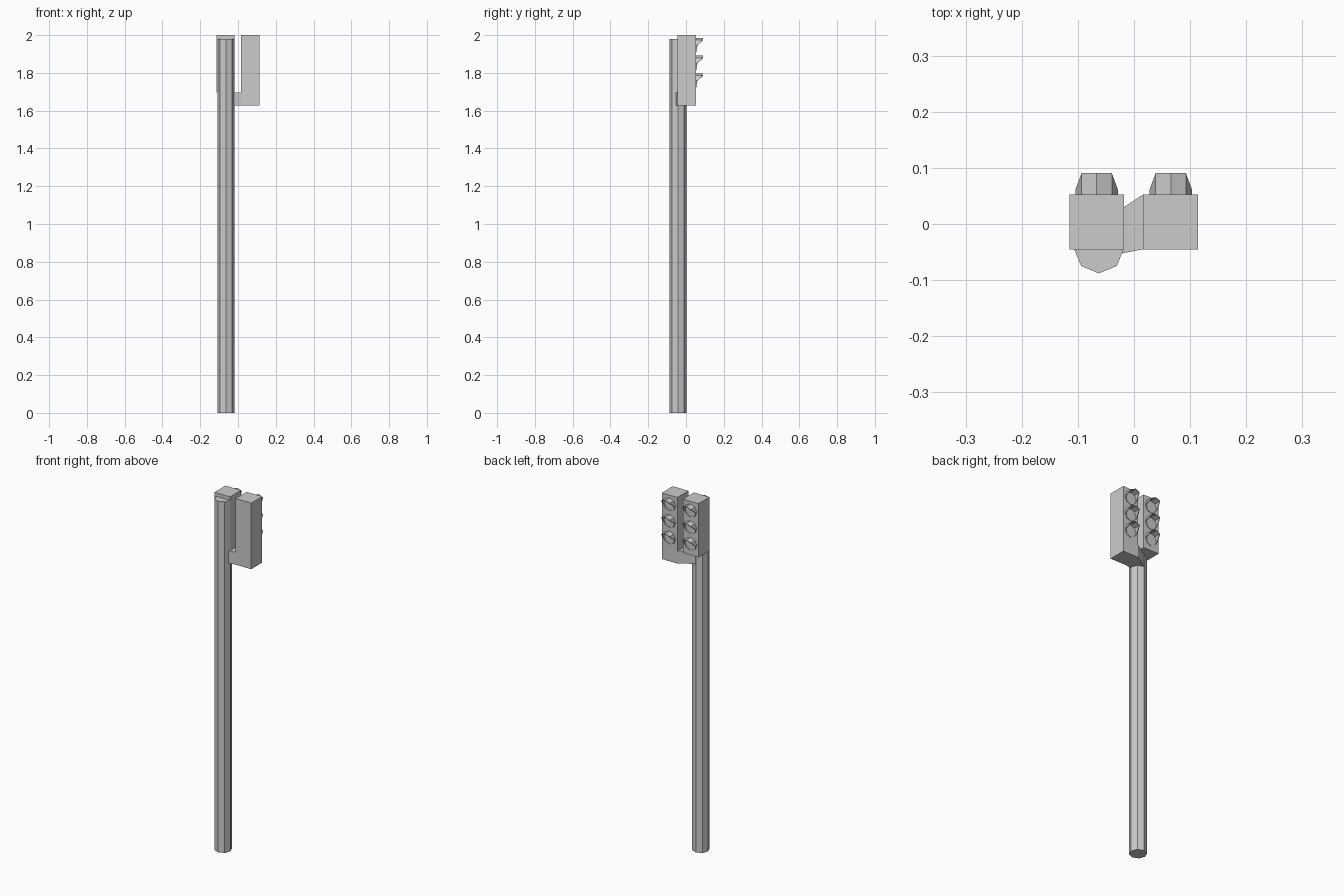
import bpy, math

if "Cube" in bpy.data.objects:
    bpy.data.objects.remove(bpy.data.objects["Cube"])

def make_mesh(name, verts, faces):
    me = bpy.data.meshes.new(name)
    me.from_pydata(verts, [], faces)
    ob = bpy.data.objects.new(name, me)
    bpy.context.collection.objects.link(ob)
    return ob

def prism(name, outline, z0, z1):
    """Extrude a counter-clockwise xy outline from z0 to z1."""
    n = len(outline)
    verts = [(x, y, z) for z in (z0, z1) for x, y in outline]
    faces = [tuple(reversed(range(n))), tuple(range(n, 2 * n))]
    faces += [(i, (i + 1) % n, n + (i + 1) % n, n + i) for i in range(n)]
    return make_mesh(name, verts, faces)

def rect(x0, x1, y0, y1):
    return [(x0, y0), (x1, y0), (x1, y1), (x0, y1)]

def visor(name, cx, cz, y0):
    """Eight-sided lamp rim whose top three corners reach forward as a hood."""
    n, outer, inner = 8, 0.038, 0.034
    reach = [0.008, 0.038, 0.038, 0.038, 0.008, 0.003, 0.003, 0.003]
    verts = []
    for r, front in ((outer, False), (outer, True), (inner, True), (inner, False)):
        for i in range(n):
            a = math.tau * i / n
            y = y0 + (reach[i] if front else 0)
            verts.append((cx + r * math.cos(a), y, cz + r * math.sin(a)))
    faces = []
    for k in range(3):
        for i in range(n):
            j = (i + 1) % n
            faces.append((k * n + i, (k + 1) * n + i, (k + 1) * n + j, k * n + j))
    return make_mesh(name, verts, faces)

# Octagonal pole
px, py, pr = -0.0625, -0.043, 0.045
prism("pole", [(px + pr * math.cos(math.tau * i / 8), py + pr * math.sin(math.tau * i / 8))
               for i in range(8)], 0, 1.98)

# Signal boxes, the right one longer
BACK, FACE = -0.045, 0.053
prism("left_signal_box", rect(-0.115, -0.018, BACK, FACE), 1.697, 2.0)
prism("right_signal_box", rect(0.017, 0.114, BACK, FACE), 1.627, 2.0)

# Tapered bracket from the pole to the right box
prism("bracket", [(px, -0.060), (0.017, BACK), (0.017, FACE), (px, 0.001)], 1.627, 1.697)

# Three hooded lamps on each box
for side, cx in (("left", -0.0665), ("right", 0.0655)):
    for lamp, cz in (("top", 1.948), ("middle", 1.853), ("bottom", 1.760)):
        visor(f"{side}_{lamp}_visor", cx, cz, FACE)
